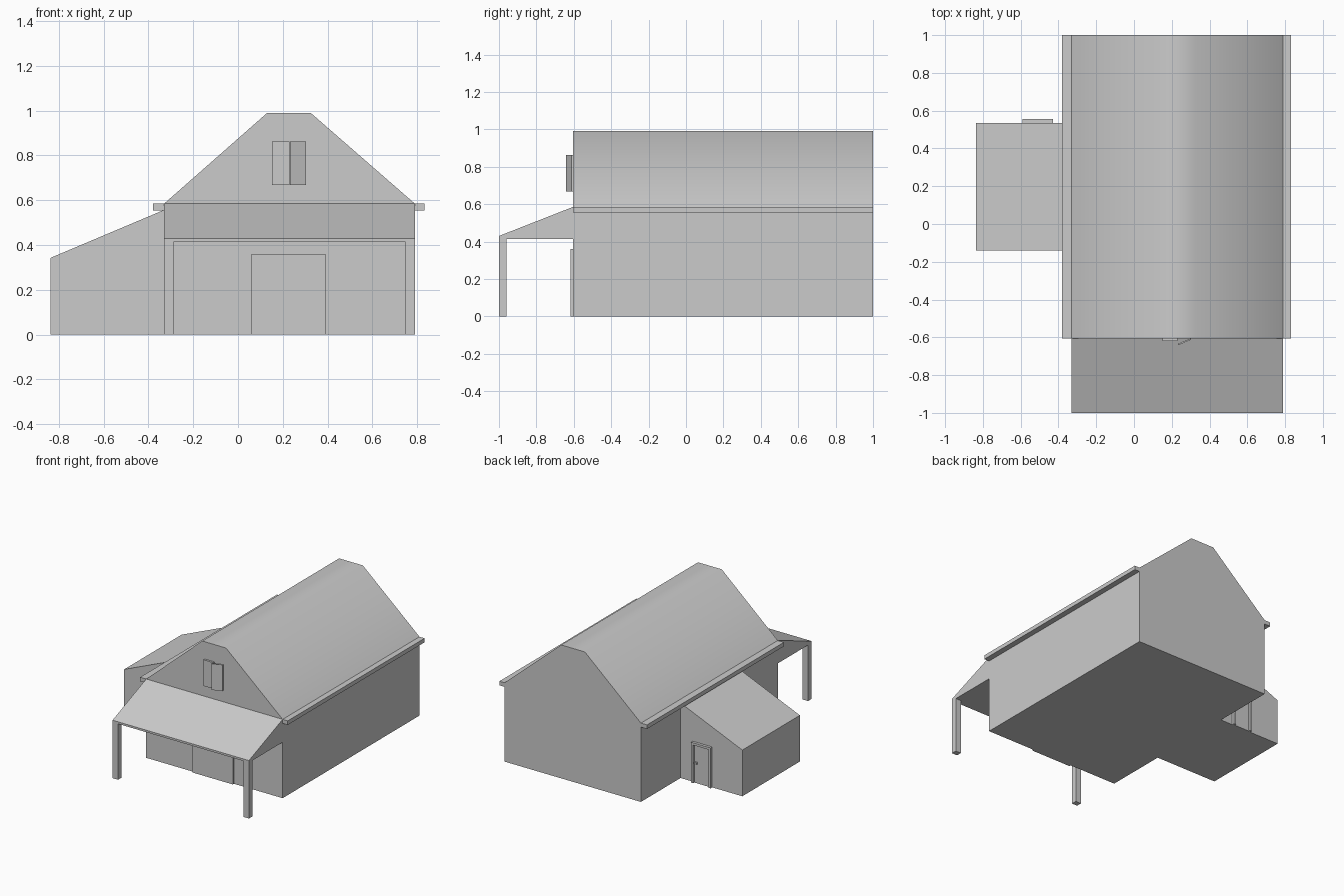
import bpy, bmesh, math
from mathutils import Vector

if "Cube" in bpy.data.objects:
    bpy.data.objects.remove(bpy.data.objects["Cube"])


def prism(name, profile, depth):
    """Extrude a closed 3D profile along the depth vector."""
    bm = bmesh.new()
    face = bm.faces.new([bm.verts.new(p) for p in profile])
    ext = bmesh.ops.extrude_face_region(bm, geom=[face], use_keep_orig=True)
    moved = [v for v in ext["geom"] if isinstance(v, bmesh.types.BMVert)]
    bmesh.ops.translate(bm, vec=Vector(depth), verts=moved)
    bmesh.ops.recalc_face_normals(bm, faces=bm.faces)
    mesh = bpy.data.meshes.new(name)
    bm.to_mesh(mesh)
    bm.free()
    obj = bpy.data.objects.new(name, mesh)
    bpy.context.collection.objects.link(obj)
    return obj


def box(name, x0, x1, y0, y1, z0, z1):
    return prism(name, [(x0, y0, z0), (x1, y0, z0), (x1, y1, z0), (x0, y1, z0)],
                 (0, 0, z1 - z0))


# Main barn walls with gable ends
L, R, F, B = -0.33, 0.79, -0.605, 1.0
EAVE, TOP = 0.585, 0.99
barn = prism("barn_body", [(x, F, z) for x, z in (
    (L, 0), (R, 0), (R, EAVE), (0.325, TOP), (0.13, TOP), (L, EAVE))], (0, B - F, 0))

# Roof slopes shade softly into the ridge, everything else stays sharp
bpy.context.view_layer.objects.active = barn
barn.select_set(True)
bpy.ops.object.shade_smooth_by_angle(angle=math.radians(45))
barn.select_set(False)

# Eave boards along both sides
box("left_eave", -0.38, L, F, B, 0.555, EAVE)
box("right_eave", R, 0.832, F, B, 0.555, EAVE)

# Porch canopy and posts
prism("porch_roof", [(L, y, z) for y, z in (
    (F, 0.415), (F, EAVE), (-1.0, 0.43), (-1.0, 0.415))], (R - L, 0, 0))
for side, x in (("left", L), ("right", R - 0.045)):
    box(side + "_porch_post", x, x + 0.045, -1.0, -0.96, 0, 0.415)

# Main door
box("front_door", 0.06, 0.39, -0.618, F, 0, 0.36)

# Loft shutters: left one closed, right one ajar
box("closed_shutter", 0.152, 0.23, -0.62, F, 0.668, 0.862)
prism("open_shutter", [(0.303, -0.605, 0.668), (0.232, -0.634, 0.668),
                       (0.232, -0.642, 0.668), (0.303, -0.613, 0.668)], (0, 0, 0.194))

# Side lean-to
YB = 0.535
prism("lean_to", [(x, -0.14, z) for x, z in (
    (L, 0), (L, 0.557), (-0.837, 0.343), (-0.837, 0))], (0, YB + 0.14, 0))

# Lean-to door with frame and handle
D0, D1, DT = -0.59, -0.43, 0.30
box("side_door", D0, D1, YB, YB + 0.006, 0, DT)
for side, x in (("outer", D0), ("inner", D1 - 0.017)):
    box(side + "_door_jamb", x, x + 0.017, YB, YB + 0.02, 0, DT)
box("door_lintel", D0, D1, YB, YB + 0.02, DT - 0.017, DT)
box("door_handle", -0.475, -0.452, YB, YB + 0.018, 0.145, 0.158)
